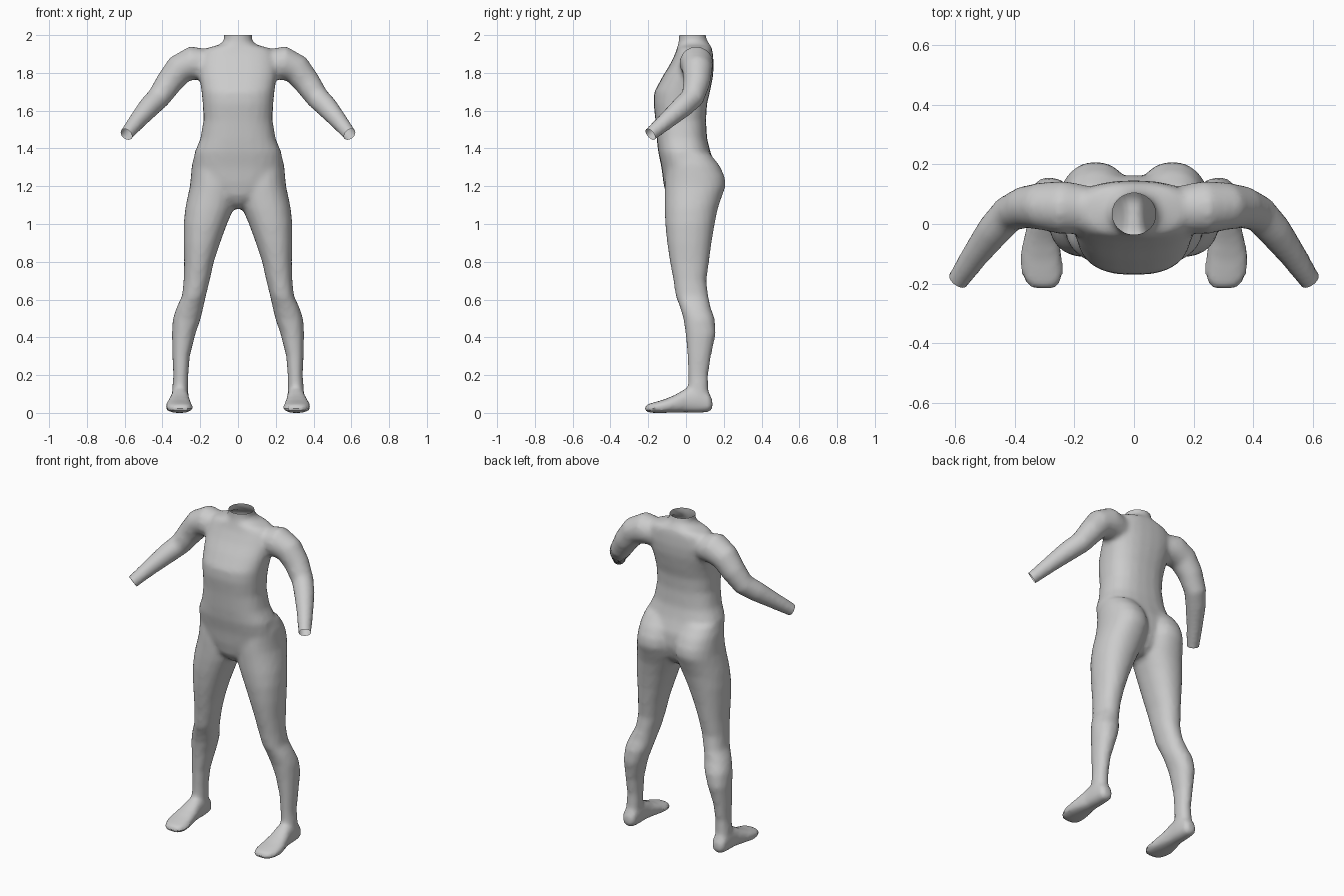
import bpy, bmesh
from math import sin, cos, pi, copysign
from mathutils import Vector

if "Cube" in bpy.data.objects:
    bpy.data.objects.remove(bpy.data.objects["Cube"])

X, Y, Z = Vector((1, 0, 0)), Vector((0, 1, 0)), Vector((0, 0, 1))
bm = bmesh.new()


def ring(c, u, v, ru, rv, power=2.0, n=24):
    """Rounded cross-section around c, spanned by the directions u and v."""
    pts = []
    for i in range(n):
        a = 2 * pi * i / n
        p = copysign(abs(cos(a)) ** (2 / power), cos(a)) * ru
        q = copysign(abs(sin(a)) ** (2 / power), sin(a)) * rv
        pts.append(Vector(c) + u * p + v * q)
    return pts


def loft(rings, side=1):
    """Closed skin through the rings; side=-1 mirrors it in x."""
    rows = [[bm.verts.new((p.x * side, p.y, p.z)) for p in r] for r in rings]
    faces = [bm.faces.new(rows[0]), bm.faces.new(rows[-1])]
    for a, b in zip(rows, rows[1:]):
        for i in range(len(a)):
            j = (i + 1) % len(a)
            faces.append(bm.faces.new((a[i], a[j], b[j], b[i])))
    bmesh.ops.recalc_face_normals(bm, faces=faces)


# Torso and neck: z, half width, front y, back y
torso = [(1.08, .03, -.04, .08), (1.11, .06, -.08, .12), (1.15, .14, -.105, .145),
         (1.22, .22, -.12, .165), (1.30, .24, -.13, .16), (1.38, .23, -.147, .13),
         (1.45, .20, -.155, .112), (1.55, .183, -.162, .106), (1.64, .187, -.172, .112),
         (1.70, .193, -.168, .127), (1.78, .205, -.125, .143), (1.84, .21, -.088, .147),
         (1.90, .20, -.058, .143), (1.93, .17, -.048, .138), (1.953, .09, -.042, .125),
         (1.975, .075, -.038, .11), (2.04, .075, -.036, .098)]
loft([ring((0, (f + b) / 2, z), X, Y, w, (b - f) / 2, 2.5 if z < 1.94 else 2)
      for z, w, f, b in torso])

# Leg: z, inner x, outer x, front y, back y
leg = [(.04, .262, .352, .01, .12), (.10, .264, .35, .012, .12), (.20, .263, .343, .012, .117),
       (.30, .255, .347, .008, .132), (.42, .225, .35, -.002, .158), (.50, .197, .345, -.014, .152),
       (.56, .183, .325, -.032, .13), (.62, .17, .296, -.055, .118), (.70, .15, .288, -.066, .108),
       (.80, .128, .285, -.085, .122), (.90, .095, .288, -.10, .135), (1.0, .058, .288, -.11, .152),
       (1.08, .024, .28, -.113, .168), (1.14, .008, .268, -.113, .188), (1.20, .004, .255, -.113, .21),
       (1.25, .006, .25, -.11, .206), (1.31, .012, .245, -.105, .178), (1.37, .03, .23, -.09, .13)]
# Foot: y, centre x, half width, bottom z, top z
foot = [(.14, .307, .026, .02, .07), (.12, .307, .042, .003, .11), (.06, .307, .048, 0, .14),
        (.0, .308, .05, .002, .13), (-.06, .312, .062, .002, .095), (-.12, .312, .073, 0, .07),
        (-.175, .308, .07, 0, .055), (-.205, .304, .055, .004, .046), (-.218, .302, .035, .01, .036)]
# Arm: x, y, z, radius (runs past the wrist so it can be cut open)
arm = [(.16, .05, 1.845, .08), (.24, .055, 1.853, .09), (.31, .06, 1.82, .08),
       (.365, .057, 1.75, .071), (.42, .035, 1.67, .062), (.47, -.02, 1.62, .058),
       (.53, -.1, 1.55, .047), (.59, -.187, 1.476, .037), (.618, -.228, 1.441, .037)]
arm_rings = []
for i, (x, y, z, r) in enumerate(arm):
    a, b = arm[max(i - 1, 0)], arm[min(i + 1, len(arm) - 1)]
    t = (Vector(b[:3]) - Vector(a[:3])).normalized()
    u = t.cross(Y).normalized()
    arm_rings.append(ring((x, y, z), u, t.cross(u), r, r))

for s in (1, -1):
    loft([ring(((i + o) / 2, (f + b) / 2, z), X, Y, (o - i) / 2, (b - f) / 2, 2.2)
          for z, i, o, f, b in leg], s)
    loft([ring((x, y, (lo + hi) / 2), X, Z, w, (hi - lo) / 2, 2.4)
          for y, x, w, lo, hi in foot], s)
    loft(arm_rings, s)

mesh = bpy.data.meshes.new("body")
bm.to_mesh(mesh)
bm.free()
body = bpy.data.objects.new("body", mesh)
bpy.context.collection.objects.link(body)

# Fuse the parts into one skin and soften the joins
fuse = body.modifiers.new("fuse", 'REMESH')
fuse.mode = 'VOXEL'
fuse.voxel_size = 0.015
soft = body.modifiers.new("soften", 'SMOOTH')
soft.factor = 0.5
soft.iterations = 4
dg = bpy.context.evaluated_depsgraph_get()
skin = bpy.data.meshes.new_from_object(body.evaluated_get(dg))
body.modifiers.clear()
body.data = skin

# Open the neck and wrists
bm = bmesh.new()
bm.from_mesh(skin)
low = min(v.co.z for v in bm.verts)
bmesh.ops.translate(bm, verts=bm.verts, vec=(0, 0, -low))


def cut(point, normal, keep):
    verts = [v for v in bm.verts if keep(v.co)]
    near = set(verts)
    edges = [e for e in bm.edges if e.verts[0] in near and e.verts[1] in near]
    faces = [f for f in bm.faces if all(v in near for v in f.verts)]
    bmesh.ops.bisect_plane(bm, geom=verts + edges + faces, plane_co=point,
                           plane_no=normal, clear_outer=True)


cut((0, 0, 2.0), (0, 0, 1), lambda p: p.z > 1.8)
for s in (1, -1):
    cut((.592 * s, -.187, 1.474), (.5 * s, -.68, -.55), lambda p: p.x * s > .45)
bm.to_mesh(skin)
bm.free()

bpy.context.view_layer.objects.active = body
body.select_set(True)
bpy.ops.object.shade_smooth_by_angle()
